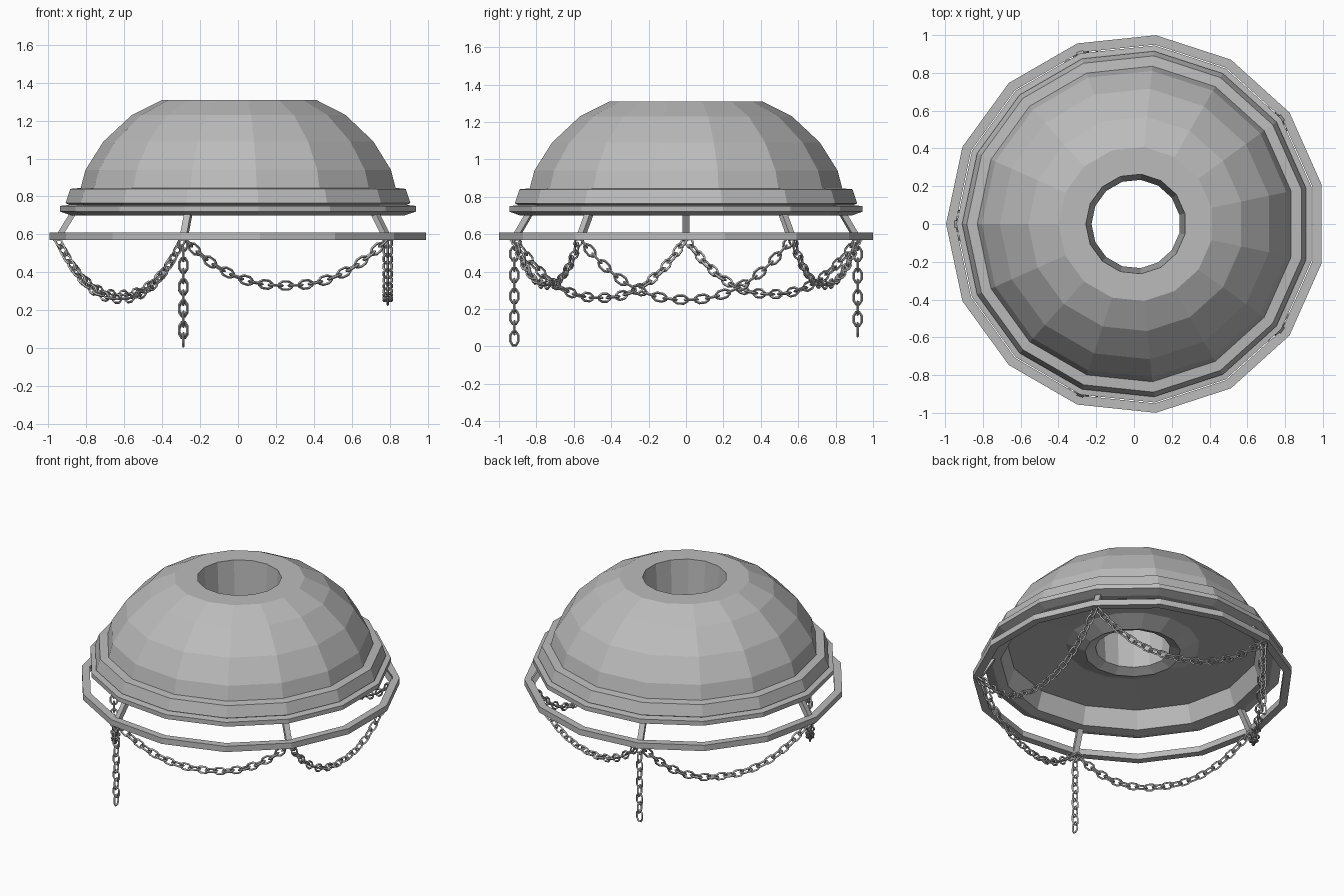
import bpy, bmesh, math
from mathutils import Vector, Matrix

cube = bpy.data.objects.get("Cube")
if cube:
    bpy.data.objects.remove(cube, do_unlink=True)

SIDES = 15
STEP = math.tau / SIDES
CENTRE_X = 0.01

metal = bpy.data.materials.new("grey_metal")
metal.use_nodes = True
grey = (0.5, 0.5, 0.5, 1)
metal.diffuse_color = grey
metal.node_tree.nodes["Principled BSDF"].inputs["Base Color"].default_value = grey


def polar(angle, radius, z):
    return Vector((CENTRE_X + radius * math.cos(angle), radius * math.sin(angle), z))


def finish(name, bm):
    bmesh.ops.recalc_face_normals(bm, faces=bm.faces)
    mesh = bpy.data.meshes.new(name)
    bm.to_mesh(mesh)
    bm.free()
    mesh.materials.append(metal)
    obj = bpy.data.objects.new(name, mesh)
    bpy.context.collection.objects.link(obj)
    return obj


def bridge_loops(bm, loops):
    """Join a closed cycle of closed vertex loops with quads."""
    for a, b in zip(loops, loops[1:] + loops[:1]):
        for i in range(len(a)):
            j = (i + 1) % len(a)
            bm.faces.new((a[i], a[j], b[j], b[i]))


def lathe(name, profile):
    """Faceted solid of revolution from a closed (radius, z) profile."""
    bm = bmesh.new()
    loops = [[bm.verts.new(polar((k + 0.5) * STEP, r, z)) for r, z in profile]
             for k in range(SIDES)]
    bridge_loops(bm, loops)
    return finish(name, bm)


# Faceted dome with stepped rim, closed underside and central tube
lathe("dome", [
    (0.265, 1.31), (0.41, 1.31), (0.57, 1.23), (0.72, 1.09), (0.815, 0.94),
    (0.84, 0.845), (0.895, 0.84), (0.92, 0.765), (0.90, 0.755), (0.95, 0.75),
    (0.95, 0.72), (0.89, 0.70), (0.83, 0.71), (0.79, 0.83), (0.42, 0.84),
    (0.30, 0.79), (0.235, 0.82)])

# Thin hoop below the dome
lathe("lower_hoop", [(1.005, 0.61), (1.005, 0.57), (0.955, 0.57), (0.955, 0.61)])


# Slanted struts joining hoop and dome
def strut(name, angle):
    bm = bmesh.new()
    side = Vector((-math.sin(angle), math.cos(angle), 0)) * 0.018
    out = Vector((math.cos(angle), math.sin(angle), 0)) * 0.018
    low, high = polar(angle, 0.97, 0.565), polar(angle, 0.875, 0.72)
    ends = [[bm.verts.new(p + side * s + out * o)
             for s, o in ((-1, -1), (1, -1), (1, 1), (-1, 1))] for p in (low, high)]
    for i in range(4):
        j = (i + 1) % 4
        bm.faces.new((ends[0][i], ends[0][j], ends[1][j], ends[1][i]))
    for end in ends:
        bm.faces.new(end)
    finish(name, bm)


STRUT_ANGLES = [math.radians(36 + 72 * i) for i in range(5)]
for i, angle in enumerate(STRUT_ANGLES):
    strut(f"strut_{i + 1}", angle)

# Chains of eight-cornered links
PITCH = 0.056
HALF_LENGTH, HALF_WIDTH, WIRE = 0.036, 0.021, 0.007


def add_link(bm, position, tangent, turned):
    x = tangent.normalized()
    helper = Vector((0, 0, 1)) if abs(x.z) < 0.95 else Vector((0, 1, 0))
    y = x.cross(helper).normalized()
    z = x.cross(y)
    if turned:
        y, z = z, -y
    basis = Matrix((x, y, z)).transposed()
    corner = 0.45
    outline = [(1, corner), (corner, 1), (-corner, 1), (-1, corner),
               (-1, -corner), (-corner, -1), (corner, -1), (1, -corner)]
    loops = []
    for u, v in outline:
        p = Vector((u * HALF_LENGTH, v * HALF_WIDTH, 0))
        away = Vector((u, v, 0)).normalized() * WIRE
        up = Vector((0, 0, WIRE))
        loops.append([bm.verts.new(position + basis @ (p + d))
                      for d in (away, up, -away, -up)])
    bridge_loops(bm, loops)


def chain(name, path):
    """Place alternating links at equal steps along a densely sampled path."""
    bm = bmesh.new()
    total = sum((b - a).length for a, b in zip(path, path[1:]))
    count = max(2, round(total / PITCH))
    step = total / count
    travelled, target, index = 0, step / 2, 0
    for a, b in zip(path, path[1:]):
        length = (b - a).length
        while index < count and travelled + length >= target:
            add_link(bm, a.lerp(b, (target - travelled) / length), b - a, index % 2)
            target += step
            index += 1
        travelled += length
    finish(name, bm)


# Five swags hung between neighbouring struts
ANCHOR_R, ANCHOR_Z = 0.965, 0.58
SAGS = [0.25, 0.30, 0.32, 0.25, 0.33]
for i, sag in enumerate(SAGS):
    start = polar(STRUT_ANGLES[i], ANCHOR_R, ANCHOR_Z)
    end = polar(STRUT_ANGLES[(i + 1) % 5], ANCHOR_R, ANCHOR_Z)
    path = []
    for k in range(201):
        t = k / 200
        p = start.lerp(end, t)
        p.z -= sag * (1 - abs(2 * t - 1) ** 2.3)
        path.append(p)
    chain(f"chain_swag_{i + 1}", path)

# Loose chain ends hanging straight down
for name, index, bottom in (("back_chain_tail", 1, 0.06), ("front_chain_tail", 3, 0.015)):
    chain(name, [polar(STRUT_ANGLES[index], ANCHOR_R, z) for z in (ANCHOR_Z, bottom)])
